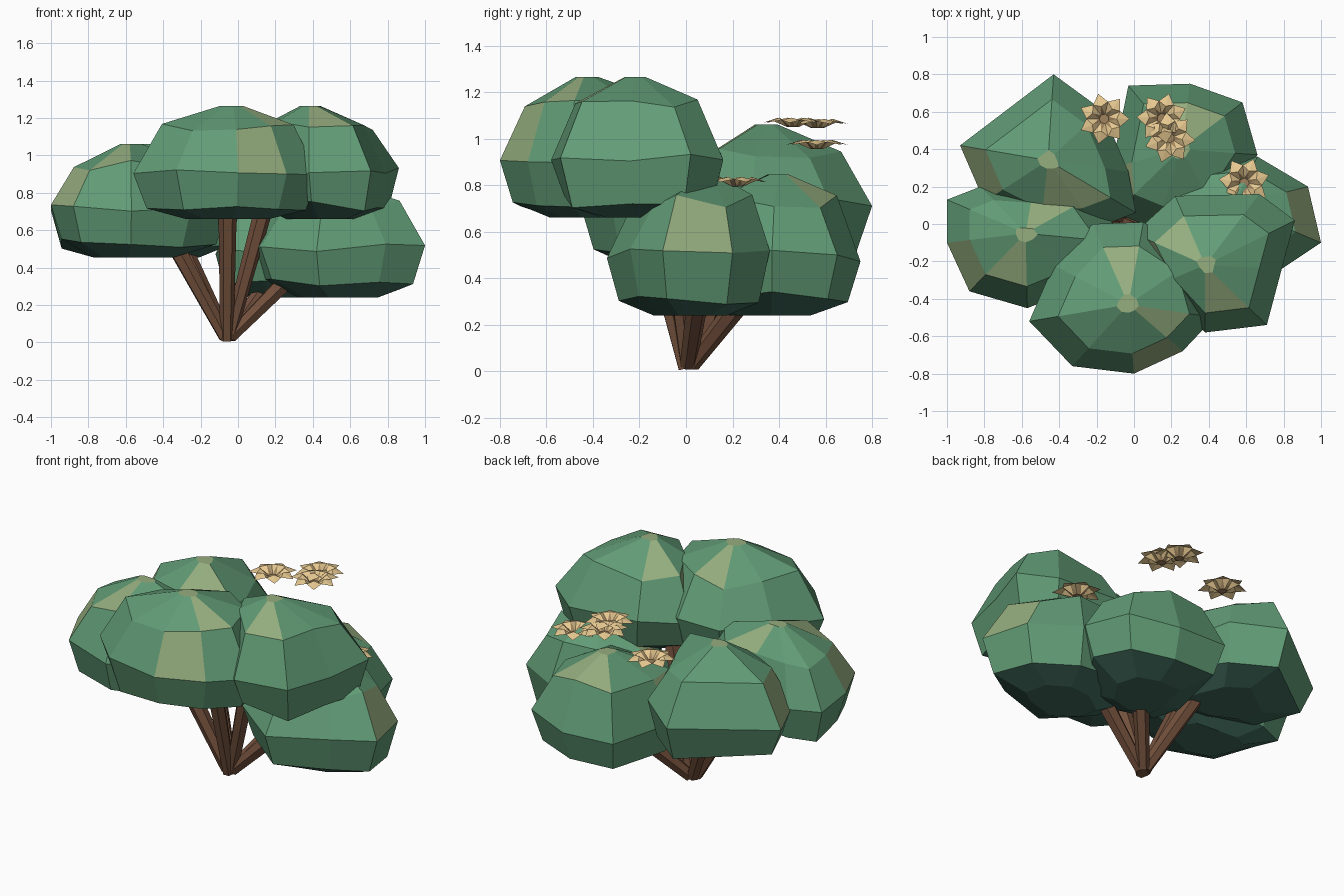
import bpy, random
from math import sin, cos, pi
from mathutils import Vector

if "Cube" in bpy.data.objects:
    bpy.data.objects.remove(bpy.data.objects["Cube"])

random.seed(4)


def material(name, rgb):
    m = bpy.data.materials.new(name)
    m.diffuse_color = (*rgb, 1)
    m.use_nodes = True
    m.node_tree.nodes["Principled BSDF"].inputs["Base Color"].default_value = m.diffuse_color
    return m


green = material("leaf_green", (0.12, 0.33, 0.18))
pale = material("leaf_pale", (0.30, 0.42, 0.21))
dark = material("leaf_dark", (0.05, 0.14, 0.105))
bark = material("bark", (0.17, 0.08, 0.045))
petal = material("petal", (0.82, 0.60, 0.29))
heart = material("flower_heart", (0.35, 0.23, 0.11))


def build(name, verts, faces, mats, slots=None):
    me = bpy.data.meshes.new(name)
    me.from_pydata([tuple(v) for v in verts], [], faces)
    for m in mats:
        me.materials.append(m)
    if slots:
        for p, s in zip(me.polygons, slots):
            p.material_index = s
    me.update()
    ob = bpy.data.objects.new(name, me)
    bpy.context.collection.objects.link(ob)
    return ob


def loft(rings):
    """Closed faceted skin over stacked rings, bottom to top."""
    n = len(rings[0])
    verts = [v for r in rings for v in r]
    faces = [tuple(reversed(range(n)))]
    for k in range(len(rings) - 1):
        for i in range(n):
            j = (i + 1) % n
            faces.append((k * n + i, k * n + j, (k + 1) * n + j, (k + 1) * n + i))
    faces.append(tuple(range(len(verts) - n, len(verts))))
    return verts, faces


# Foliage clump: irregular outline shrunk into a dome with a small flat cap
PROFILE = [(0, 0.45), (0.12, 0.86), (0.43, 1.0), (0.81, 0.71), (1.0, 0.12)]


def clump(name, base, apex, outline, height=0.605):
    n = len(outline)
    mid = Vector((sum(p[0] for p in outline) / n, sum(p[1] for p in outline) / n))
    top = Vector(apex)
    rings = []
    for k, (t, s) in enumerate(PROFILE):
        c = top if k >= 3 else mid
        ring = []
        for p in outline:
            q = c + (Vector(p) - c) * s
            dz = random.uniform(-0.03, 0.03) if k in (1, 2, 3) else 0
            ring.append((q.x, q.y, base + t * height + dz))
        rings.append(ring)
    verts, faces = loft(rings)
    slots = [2] + [0] * (len(faces) - 1)
    for i in range(n):
        slots[1 + i] = 2
    for i in random.sample(range(n), 2):
        slots[1 + 3 * n + i] = 1
    slots[1 + 2 * n + random.randrange(n)] = 1
    slots[-1] = 1
    build(name, verts, faces, [green, pale, dark], slots)


clump("foliage_front", 0.66, (-0.03, -0.43),
      [(-0.56, -0.52), (-0.33, -0.76), (0, -0.8), (0.26, -0.68), (0.43, -0.5),
       (0.34, -0.18), (0.05, 0.01), (-0.22, 0.0), (-0.43, -0.22)])
clump("foliage_front_right", 0.66, (0.38, -0.22),
      [(0.86, 0.02), (0.67, 0.16), (0.22, 0.15), (0.0, -0.05), (0.14, -0.32),
       (0.38, -0.58), (0.71, -0.54), (0.79, -0.24)])
clump("foliage_left", 0.455, (-0.58, -0.05),
      [(-1.0, 0.13), (-1.0, -0.1), (-0.88, -0.36), (-0.57, -0.45), (-0.25, -0.32),
       (-0.04, -0.1), (-0.22, 0.15), (-0.54, 0.18), (-0.82, 0.2)])
clump("foliage_back_left", 0.455, (-0.46, 0.34),
      [(-0.93, 0.42), (-0.8, 0.12), (-0.5, -0.03), (-0.2, -0.02), (0.01, 0.06),
       (-0.03, 0.28), (-0.17, 0.61), (-0.43, 0.8)])
clump("foliage_back_right", 0.24, (0.25, 0.4),
      [(-0.12, 0.3), (-0.1, 0.06), (0.12, -0.03), (0.45, 0.05), (0.66, 0.37),
       (0.58, 0.65), (0.3, 0.75), (-0.03, 0.74)])
clump("foliage_right", 0.24, (0.53, 0.1),
      [(1.0, -0.1), (0.93, 0.2), (0.66, 0.36), (0.35, 0.33), (0.06, 0.12),
       (0.12, -0.13), (0.42, -0.34), (0.79, -0.24)])


# Branches: six-sided limbs fanning out from one root
def branch(name, start, end, r0=0.036, r1=0.05):
    a, b = Vector(start), Vector(end)
    rot = (b - a).to_track_quat('Z', 'Y')
    rings = [[c + rot @ Vector((r * cos(i * pi / 3), r * sin(i * pi / 3), 0)) for i in range(6)]
             for c, r in ((a, r0), (b, r1))]
    build(name, *loft(rings), [bark])


for name, start, end in [
    ("branch_left", (-0.07, 0.0, 0.03), (-0.37, -0.04, 0.58)),
    ("branch_back_left", (-0.06, 0.02, 0.03), (-0.34, 0.22, 0.6)),
    ("branch_front", (-0.06, 0.0, 0.012), (-0.055, -0.19, 0.76)),
    ("branch_front_right", (-0.05, 0.01, 0.02), (0.15, -0.08, 0.76)),
    ("branch_right", (-0.04, 0.01, 0.03), (0.3, 0.06, 0.37)),
    ("branch_back_right", (-0.045, 0.025, 0.03), (0.2, 0.29, 0.37)),
]:
    branch(name, start, end)


# Flowers: shallow cups with broad pointed, drooping petals
def flower(name, x, y, z, turn, n=7):
    def ring(r, h, off):
        return [(x + r * cos(turn + 2 * pi * (i + off) / n),
                 y + r * sin(turn + 2 * pi * (i + off) / n), z + h) for i in range(n)]
    verts = ring(0.026, 0, 0.5) + ring(0.095, 0.03, 0.5) + ring(0.137, 0.018, 0) + ring(0.068, 0.04, 0)
    faces, slots = [tuple(range(n))], [1]
    for i in range(n):
        p = (i - 1) % n
        tip, fold = 2 * n + i, 3 * n + i
        faces += [(p, i, fold), (p, fold, n + p), (i, n + i, fold),
                  (n + p, fold, tip), (fold, n + i, tip)]
        slots += [1, 0, 0, 0, 0]
    build(name, verts, faces, [petal, heart], slots)


for i, (x, y, z) in enumerate([(-0.16, 0.562, 0.955), (0.15, 0.565, 1.045),
                               (0.19, 0.46, 1.05), (0.59, 0.22, 0.795)]):
    flower(f"flower_{i + 1}", x, y, z, 0.4 * i)
